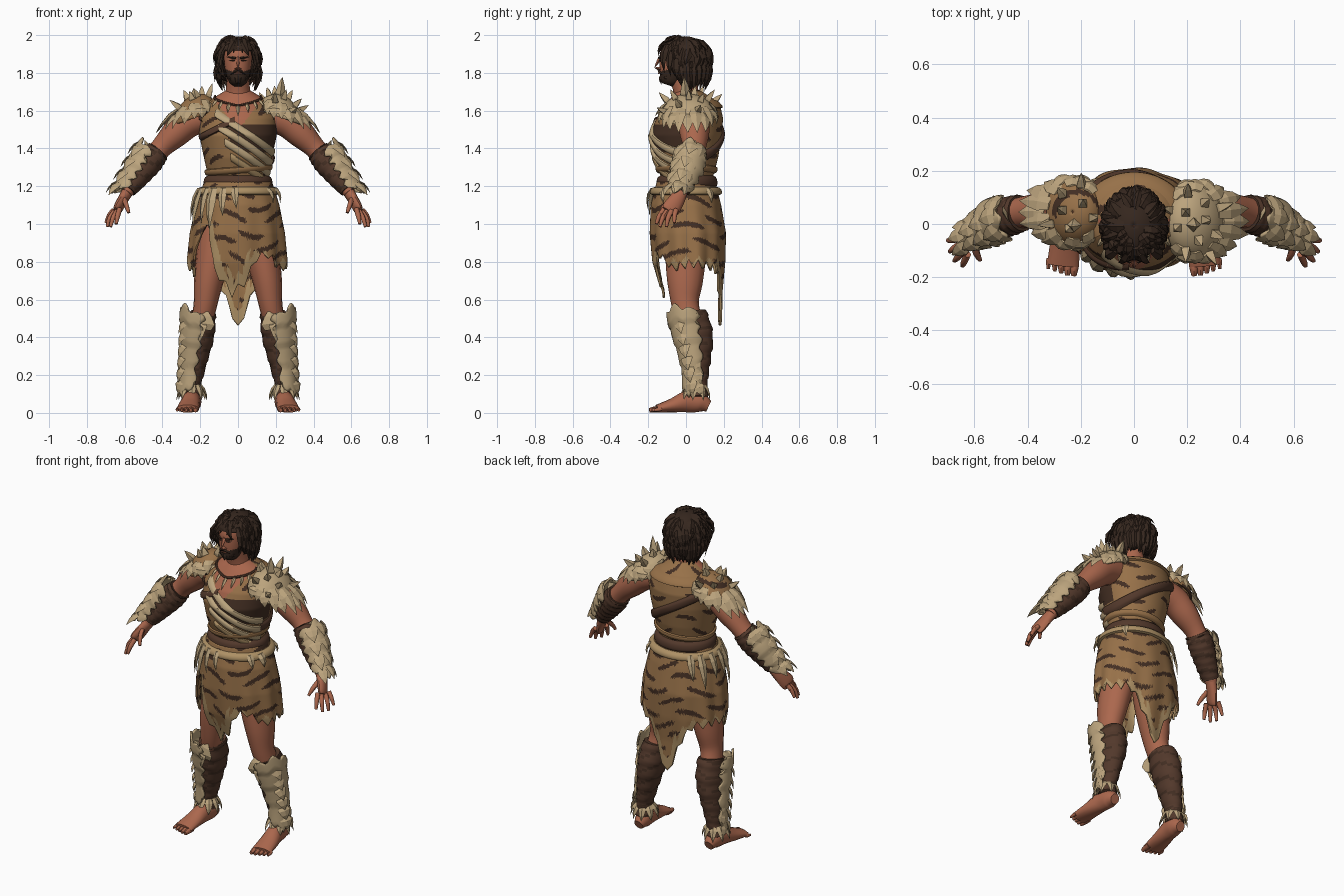
import bpy, bmesh, math, random
from mathutils import Vector as V

if "Cube" in bpy.data.objects:
    bpy.data.objects.remove(bpy.data.objects["Cube"])
random.seed(4)
sin, cos, pi, rad = math.sin, math.cos, math.pi, math.radians

COL = {"skin": (.41, .137, .075), "bone": (.50, .37, .205), "hide": (.31, .165, .066),
       "pale_hide": (.42, .28, .13), "stripe": (.055, .027, .016), "leather": (.085, .040, .024),
       "hair": (.036, .020, .013)}
MAT = {}
for k, c in COL.items():
    MAT[k] = bpy.data.materials.new(k)
    MAT[k].diffuse_color = (*c, 1)


def finish(name, bm, mats, rule=None, thick=0, mir=False, smooth=True):
    bmesh.ops.recalc_face_normals(bm, faces=bm.faces)
    if rule:
        for f in bm.faces:
            f.material_index = rule(f.calc_center_median())
    me = bpy.data.meshes.new(name)
    bm.to_mesh(me)
    bm.free()
    ob = bpy.data.objects.new(name, me)
    bpy.context.collection.objects.link(ob)
    for m in mats:
        me.materials.append(MAT[m])
    if smooth:
        bpy.context.view_layer.objects.active = ob
        ob.select_set(True)
        bpy.ops.object.shade_smooth_by_angle(angle=rad(45))
        ob.select_set(False)
    if thick:
        m = ob.modifiers.new("thickness", 'SOLIDIFY')
        m.thickness, m.offset = thick, 0
    if mir:
        ob.modifiers.new("mirror", 'MIRROR')
    return ob


def grid(name, fn, nu, nv, mats, wrap=True, caps=False, **k):
    bm = bmesh.new()
    cols = nu if wrap else nu + 1
    rows = [[bm.verts.new(fn(i / nu, j / nv)) for i in range(cols)] for j in range(nv + 1)]
    for j in range(nv):
        for i in range(nu):
            n = (i + 1) % cols
            bm.faces.new((rows[j][i], rows[j][n], rows[j + 1][n], rows[j + 1][i]))
    if caps:
        bm.faces.new(rows[0])
        bm.faces.new(rows[-1])
    return finish(name, bm, mats, **k)


def spline(P, t):
    n = len(P) - 1
    i = min(int(t * n), n - 1)
    f = t * n - i
    a, b, c, d = (P[max(0, min(n, i + o))] for o in (-1, 0, 1, 2))
    return [.5 * (2 * q + (r - p) * f + (2 * p - 5 * q + 4 * r - s) * f * f + (3 * q - p - 3 * r + s) * f ** 3)
            for p, q, r, s in zip(a, b, c, d)]


def frame(P, v, ref):
    t = (V(spline(P, min(v + .01, 1))[:3]) - V(spline(P, max(v - .01, 0))[:3])).normalized()
    b = (V(ref) - t * V(ref).dot(t)).normalized()
    return t, b, t.cross(b)


def tube(name, P, mats, ref=(0, 1, 0), nu=16, nv=20, ripple=0, **k):
    # each path point is x, y, z, radius across, radius along ref
    def fn(u, v):
        q = spline(P, v)
        _, b, a = frame(P, v, ref)
        r = 1 + ripple * ((v * 7 + u) % 1)
        return V(q[:3]) + (a * cos(2 * pi * u) * q[3] + b * sin(2 * pi * u) * q[4]) * r
    return grid(name, fn, nu, nv, mats, caps=True, **k)


def shell(name, P, ref, half, mats, **k):
    # open guard curved around a limb, with jagged ends
    def fn(u, v):
        q = spline(P, v)
        t, n, b = frame(P, v, ref)
        a = rad(half) * (2 * u - 1) * (1 + .12 * sin(v * 30))
        r = q[3] * (1 + .1 * ((v * 4) % 1))
        jag = (.03 * abs(sin(u * 9)) - .05 * abs(2 * u - 1)) * (1 if v > .5 else -1) * abs(2 * v - 1)
        return V(q[:3]) + (n * cos(a) + b * sin(a)) * r + t * jag
    return grid(name, fn, 18, 24, mats, wrap=False, thick=.012, **k)


def shards(name, items, mat, mir=False):
    # tapered slivers: base, tip, half width, facing normal, thickness ratio, bend
    bm = bmesh.new()
    for base, tip, w, nrm, th, bend in items:
        base, tip = V(base), V(tip)
        d = (tip - base).normalized()
        n = V(nrm) - d * V(nrm).dot(d)
        n = n.normalized() if n.length > .01 else d.orthogonal().normalized()
        s = d.cross(n)
        prev = None
        for t, k in ((0, .7), (.3, 1), (.65, .62)):
            c = base.lerp(tip, t) + n * bend * sin(pi * t)
            ring = [bm.verts.new(c + o * w * k) for o in (s, n * th, -s, -n * th)]
            if prev:
                for i in range(4):
                    bm.faces.new((prev[i], prev[(i + 1) % 4], ring[(i + 1) % 4], ring[i]))
            else:
                bm.faces.new(ring)
            prev = ring
        end = bm.verts.new(tip)
        for i in range(4):
            bm.faces.new((prev[i], prev[(i + 1) % 4], end))
    return finish(name, bm, [mat], mir=mir, smooth=False)


def lerp_table(T, x):
    for a, b in zip(T, T[1:]):
        if x <= b[0]:
            f = max(0, (x - a[0]) / (b[0] - a[0]))
            return [p + (q - p) * f for p, q in zip(a, b)]
    return T[-1]


def on(T, f, z, off=0):
    # point on a body profile; f is degrees from the front towards +x
    _, cy, rx, ry = lerp_table(T, z)
    return V(((rx + off) * sin(rad(f)), cy - (ry + off) * cos(rad(f)), z))


def band(name, T, z0, slope, w, mat, off=.018, f0=-180, f1=180):
    def fn(u, v):
        f, s = f0 + (f1 - f0) * u, 2 * v - 1
        z = z0 + slope * lerp_table(T, z0)[2] * sin(rad(f)) + s * w
        return on(T, f, z, -.006 + off * (1 - s ** 4))
    return grid(name, fn, 64, 6, [mat], wrap=f1 - f0 == 360)


def angle(c):
    return math.degrees(math.atan2(c.x, -c.y))


def striped(c, freq=14, gap=.4):
    f = rad(angle(c))
    k = c.z * freq + .5 * sin(3 * f)
    g = sin(5 * f + 2.4 * math.floor(k)) + gap
    return g > 0 and abs(k % 1 - .5) < .19 * min(1, g * 1.6)


# Torso with open collar; profile rows are z, centre y, half width, half depth
TORSO = [(1.14, .005, .175, .15), (1.25, .005, .158, .138), (1.35, 0, .18, .17), (1.47, 0, .205, .19),
         (1.56, .02, .208, .176), (1.62, .035, .185, .148), (1.665, .03, .135, .112), (1.71, .01, .06, .06)]


def torso_rule(c):
    if c.y < .02 and abs(c.x) < (c.z - 1.5) * .8:
        return 0
    if c.y < .04 and 1.38 < c.z < 1.53 and c.x > -.02 - (c.z - 1.4) * .6:
        return 2
    return 2 if striped(c, 14, .1) else 1


grid("tunic", lambda u, v: on(TORSO, u * 360, 1.14 + .57 * v), 144, 72, ["skin", "hide", "stripe"],
     caps=True, rule=torso_rule)
for i, z in enumerate((1.51, 1.45, 1.39, 1.33)):
    band(f"chest_wrap_{i}", TORSO, z, -.64, .026, "pale_hide" if i == 3 else "bone", .018, -36 + i * 8, 80)
band("back_strap", TORSO, 1.46, -.6, .034, "leather", .022, 75, 300)
band("chest_strap", TORSO, 1.56, .5, .022, "leather", .018, -75, -5)
band("belt", TORSO, 1.225, 0, .035, "leather", .026)
band("rib_wrap", TORSO, 1.285, .08, .02, "hide", .02)
band("collar", TORSO, 1.635, 0, .026, "hide", .022, 55, 305)

# Skirt with torn hem, a slit, and long front and back points
SKIRT = [(.47, .035, .24, .145), (.65, .03, .25, .155), (.8, .015, .258, .185), (.95, .01, .245, .195),
         (1.1, .0, .215, .18), (1.22, 0, .175, .15)]
HEM = [(-180, .44), (-170, .55), (-155, .70), (-140, .77), (-90, .79), (-66, .74), (-52, .95), (-40, .99), (-28, .76),
       (-8, .63), (8, .69), (22, .82), (38, .84), (60, .77), (90, .79), (140, .78), (155, .70), (170, .55), (180, .44)]


def hem(f):
    return lerp_table(HEM, f)[1] + .045 * (abs((f / 15 % 1) * 2 - 1) - .5)


def skirt_pt(u, v):
    f = u * 360 - 180
    p = on(SKIRT, f, 1.22 + (hem(f) - 1.22) * v)
    return p + V((p.x, p.y, 0)) * .03 * sin(rad(f) * 11) * v


def skirt_rule(c):
    f = angle(c)
    if c.z < hem(f) + (.07 if abs(f) < 20 or abs(f) > 160 else .02):
        return 2
    return int(striped(c))


grid("skirt", skirt_pt, 192, 60, ["hide", "stripe", "pale_hide"], thick=.012, rule=skirt_rule)
band("hip_roll", SKIRT, 1.175, 0, .026, "pale_hide", .034)
tusks = []
for f, ln, w in ((-85, .17, .024), (-68, .24, .03), (-52, .19, .026), (-38, .22, .034), (-22, .15, .024), (-5, .11, .02),
                 (50, .08, .02), (70, .08, .024), (-105, .15, .024), (-125, .2, .024), (-142, .15, .022), (130, .08, .02)):
    b = on(SKIRT, f, 1.19, .025)
    tusks.append((b, on(SKIRT, f + 3, 1.19 - ln, .022), w, (b.x, b.y, 0), .4, .012))
shards("belt_tusks", tusks, "bone")

# Legs, shin wraps and feet
tube("legs", [(.10, .01, 1.05, .095, .11), (.125, .0, .87, .092, .11), (.155, -.005, .7, .078, .095),
              (.172, -.005, .58, .063, .073), (.19, .02, .48, .058, .07)], ["skin"], mir=True)
tube("shin_wraps", [(.187, .02, .53, .066, .082), (.2, .045, .41, .07, .092), (.222, .055, .27, .055, .07),
                    (.24, .06, .15, .042, .05), (.245, .06, .085, .048, .054)], ["leather", "stripe"],
     nv=36, ripple=.13, mir=True, rule=lambda c: int((c.z * 13 + c.x * 5) % 1 < .2))
tube("feet", [(.24, .12, .035, .028, .03), (.24, .075, .055, .046, .052), (.247, .01, .06, .048, .058),
              (.258, -.07, .04, .056, .038), (.267, -.155, .022, .06, .021)], ["skin"], ref=(0, 0, 1), mir=True)
for i in range(5):
    x, y = .222 + i * .024, -.193 + .008 * i + (.006 if i == 0 else 0)
    r = .016 - .0015 * i
    tube(f"toe_{i}", [(x, -.13, .02, r, r), (x + .003, y + .02, .018, r, r), (x + .004, y - .008, .014, r * .6, r * .7)],
         ["skin"], ref=(0, 0, 1), nu=8, nv=6, mir=True)
shell("shin_guards", [(.2, .0, .55, .1), (.208, .01, .47, .09), (.22, .03, .36, .078), (.235, .045, .24, .064),
                      (.245, .05, .11, .06)], (.85, -.55, 0), 68, ["bone"], mir=True)
plates = [((.18, -.06, .44), (.165, -.06, .55), .055, (.2, -1, 0), .25, .012),
          ((.2, -.06, .5), (.21, -.055, .36), .045, (.4, -1, 0), .25, .012)]
for i in range(6):
    z = .48 - i * .065
    x = .203 + i * .008
    plates.append(((x + .058, -.03 + i * .012, z + .02), (x + .112 - i * .008, -.025 + i * .012, z - .06), .036, (.8, -.5, .2), .3, .01))
    plates.append(((x + .06, .02 + i * .008, z), (x + .085 - i * .004, .05 + i * .008, z - .07), .028, (1, 0, .2), .3, .008))
for a in range(0, 360, 40):
    d = V((sin(rad(a)), -cos(rad(a)), 0))
    plates.append((V((.243, .055, .15)) + d * .045, V((.245, .05, .065)) + d * .082, .022, d, .35, .008))
shards("shin_plates", plates, "bone", True)

# Arms, bracers and hands
tube("arms", [(.17, .03, 1.57, .08, .08), (.26, .04, 1.54, .082, .082), (.335, .045, 1.475, .074, .078),
              (.41, .045, 1.4, .056, .06), (.465, .03, 1.335, .06, .06), (.53, .0, 1.25, .048, .05),
              (.59, -.03, 1.165, .032, .038)], ["skin"], mir=True)
tube("bracers", [(.425, .042, 1.385, .062, .066), (.47, .028, 1.33, .07, .07), (.53, .0, 1.25, .058, .06),
                 (.582, -.025, 1.18, .042, .048)], ["leather", "stripe"], nv=28, ripple=.1, mir=True,
     rule=lambda c: int((c.z * 16) % 1 < .25))
shell("arm_guards", [(.45, .03, 1.39, .08), (.5, .015, 1.31, .086), (.56, -.015, 1.22, .072), (.605, -.045, 1.15, .06)],
      (.8, -.1, .6), 80, ["bone"], mir=True)
plates = []
for i in range(4):
    c = V((.465, .03, 1.385)).lerp(V((.595, -.04, 1.19)), i / 3)
    for side in (-.8, .2, 1):
        n = V((.75, side * .95 - .1, .6)).normalized()
        b = c + n * (.076 - .006 * i)
        plates.append((b, b + V((.045, -.025, -.075)) + n * .02, .038 - .003 * i, n, .25, .008))
plates.append(((.47, .03, 1.38), (.495, .05, 1.445), .04, (.8, 0, .6), .3, .0))
shards("arm_plates", plates, "bone", True)
tube("palms", [(.585, -.025, 1.17, .03, .035), (.612, -.05, 1.125, .026, .043), (.637, -.08, 1.08, .022, .048),
               (.645, -.09, 1.065, .014, .04)], ["skin"], ref=(-.3, .9, 0), nu=12, nv=10, mir=True)
FINGERS = [((.658, -.052, 1.075), (.682, -.06, 1.045), (.70, -.062, 1.005)),
           ((.652, -.076, 1.07), (.68, -.095, 1.03), (.692, -.103, .985)),
           ((.64, -.098, 1.07), (.662, -.124, 1.03), (.675, -.138, .985)),
           ((.626, -.114, 1.08), (.638, -.142, 1.04), (.645, -.157, 1.0)),
           ((.602, -.075, 1.13), (.59, -.115, 1.095), (.578, -.135, 1.06))]
for i, P in enumerate(FINGERS):
    tube(f"finger_{i}", [(*p, r, r) for p, r in zip(P, (.014, .013, .008))], ["skin"], ref=(.7, .3, .5), nu=8, nv=8, mir=True)

# Shoulder guards: domes sloping outward with spikes and hanging slivers


def dome(s, u, v, grow=0):
    e, a = pi / 2 * (1 - v), 2 * pi * u
    x = (.11 + grow) * cos(e) * cos(a)
    y = .01 + (.14 + grow) * cos(e) * sin(a) if s > 0 else .045 + (.12 + grow) * cos(e) * sin(a)
    return V((s * (.23 + x), y, 1.565 + (.112 + grow) * sin(e) - .35 * x))


for s, nm, mat in ((1, "spiked_shoulder", "bone"), (-1, "fur_shoulder", "hide")):
    grid(nm, lambda u, v: dome(s, u, .02 + v), 36, 18, [mat, "stripe"], thick=.012,
         rule=lambda c: int(striped(c, 19)) if s < 0 else 0)
    fringe, spikes = [], []
    for i in range(20):
        u = i / 20
        k = cos(2 * pi * u)
        if k < -.6:
            continue
        p, q = dome(s, u, .72 - .15 * (i % 2), .006), dome(s, u, 1, .02)
        out = (p - V((s * .22, .02, 1.5))).normalized()
        ln = .02 + .055 * max(0, k) + .01 * (i % 3)
        fringe.append((p, q + V((s * ln * max(0, k), 0, -ln * .5)), .034, out, .3, .012))
    for i in range(11 if s > 0 else 7):
        p = dome(s, i * .381 + .02, .2 + .055 * i if s > 0 else .2 + .07 * i)
        out = (p - V((s * .2, .02, 1.53))).normalized()
        spikes.append((p - out * .01, p + out * random.uniform(.05, .08), .022, out.orthogonal(), 1, 0))
    spikes.append(((s * .22, 0, 1.655), (s * .235, -.01, 1.78 if s > 0 else 1.72), .028, (1, 0, 0), 1, 0))
    shards(nm + "_fringe", fringe, "bone")
    shards(nm + "_spikes", spikes, "bone")

# Neck, head and face
tube("neck", [(0, .015, 1.62, .085, .08), (0, -.0, 1.7, .066, .066), (0, -.025, 1.79, .056, .064)], ["skin"])
HEAD = [(0, -.095, 1.735, .025, .03), (0, -.088, 1.755, .048, .053), (0, -.068, 1.80, .064, .075),
        (0, -.05, 1.86, .073, .092), (0, -.04, 1.91, .071, .09), (0, -.02, 1.955, .045, .055)]
tube("head", HEAD, ["skin", "hair"], nu=32, nv=36,
     rule=lambda c: int(c.z < 1.805 + .5 * max(0, abs(c.x) - .03) and not (abs(c.x) < .018 and c.z > 1.803)))
shards("nose", [((0, -.134, 1.885), (0, -.168, 1.825), .012, (0, -1, 0), .8, 0),
                ((0, -.125, 1.818), (0, -.168, 1.828), .02, (0, 0, 1), .6, 0)], "skin")
shards("brows", [((.012, -.146, 1.879), (.06, -.118, 1.884), .008, (.3, -1, 0), .7, 0),
                 ((.016, -.142, 1.866), (.05, -.124, 1.866), .005, (.3, -1, 0), .7, 0)], "hair", True)
shards("moustache", [((0, -.146, 1.815), (.045, -.122, 1.79), .009, (.2, -1, 0), .8, .003)], "hair", True)
shards("mouth", [((0, -.147, 1.798), (.024, -.138, 1.797), .004, (0, -1, 0), .8, 0)], "skin", True)
shards("beard", [((x, -.132 + abs(x) * .6, 1.785), (x * .6, -.13 + abs(x) * .5, 1.738 + abs(x) * .3), .014, (x, -.05, 0), .7, .004)
                 for x in (-.045, -.03, -.015, 0, .015, .03, .045)], "hair")

# Hair: scalp cap plus layered locks


def scalp(f, e, g=0):
    return V(((.108 + g) * cos(e) * sin(f), -.008 - (.132 + g) * cos(e) * cos(f), 1.875 + (.113 + g) * sin(e)))


def cap_pt(u, v):
    f = 2 * pi * u
    low = -.95 + 1.34 * max(0, min(1, (cos(f) - .45) * 4))
    return scalp(f, pi / 2 - .02 - (pi / 2 - .02 - low) * v)


grid("hair_cap", cap_pt, 40, 16, ["hair"], thick=.012)
locks = []
for i in range(170):
    f, e = random.uniform(-pi, pi), random.uniform(-.75, 1.25)
    if abs(f) < 1.0 and e < .72:
        continue
    front = abs(f) < 1.0
    drop = random.uniform(.3, .45) if front else random.uniform(.6, .95)
    b = scalp(f, e, .002)
    t = scalp(f + random.uniform(-.3, .3), max(e - drop, -1.1 if not front else .4), .022)
    t.z = max(t.z, 1.735)
    locks.append((b, t, random.uniform(.017, .027), b - V((0, 0, 1.87)), .5, .012))
# long back and side locks covering the nape
for i in range(34):
    f = pi + (i / 33 - .5) * 3.7
    b = scalp(f, -.15 - .3 * (i % 2), .0)
    t = V((b.x * .88, b.y * .8 + .008, random.uniform(1.70, 1.75)))
    locks.append((b, t, .026, (b.x, b.y, 0), .6, .014))
for s in (-1, 1):
    for k in range(4):
        locks.append(((s * .07, -.10 + .025 * k, 1.95 - .02 * k), (s * (.085 + .012 * k), -.115 + .035 * k, 1.80 - .02 * k),
                      .022, (s, -.5, 0), .5, .03))
    locks.append(((s * .02, -.115, 1.965), (s * .06, -.145, 1.885), .02, (0, -1, .3), .5, .012))
    locks.append(((s * .008, -.09, 1.975), (s * .025, -.143, 1.905), .022, (0, -1, .5), .5, .01))
shards("hair_locks", locks, "hair")

# Tooth necklace
teeth = [(on(TORSO, f, 1.625 + abs(f) * .0006, .006), on(TORSO, f * .9, 1.57 + abs(f) * .001, .016), .011,
          (sin(rad(f)), -1, .3), .7, .004) for f in (-48, -32, -16, 0, 16, 32, 48)]
shards("necklace_teeth", teeth, "bone")
tube("necklace_cord", [(*on(TORSO, f, 1.628 + abs(f) * .0006, .006), .007, .007) for f in range(-80, 81, 20)],
     ["leather"], ref=(0, 0, 1), nu=6, nv=24)

for m in bpy.data.materials:
    if m.users and not m.is_grease_pencil:
        m.use_nodes = True
        m.node_tree.nodes["Principled BSDF"].inputs["Base Color"].default_value = m.diffuse_color
